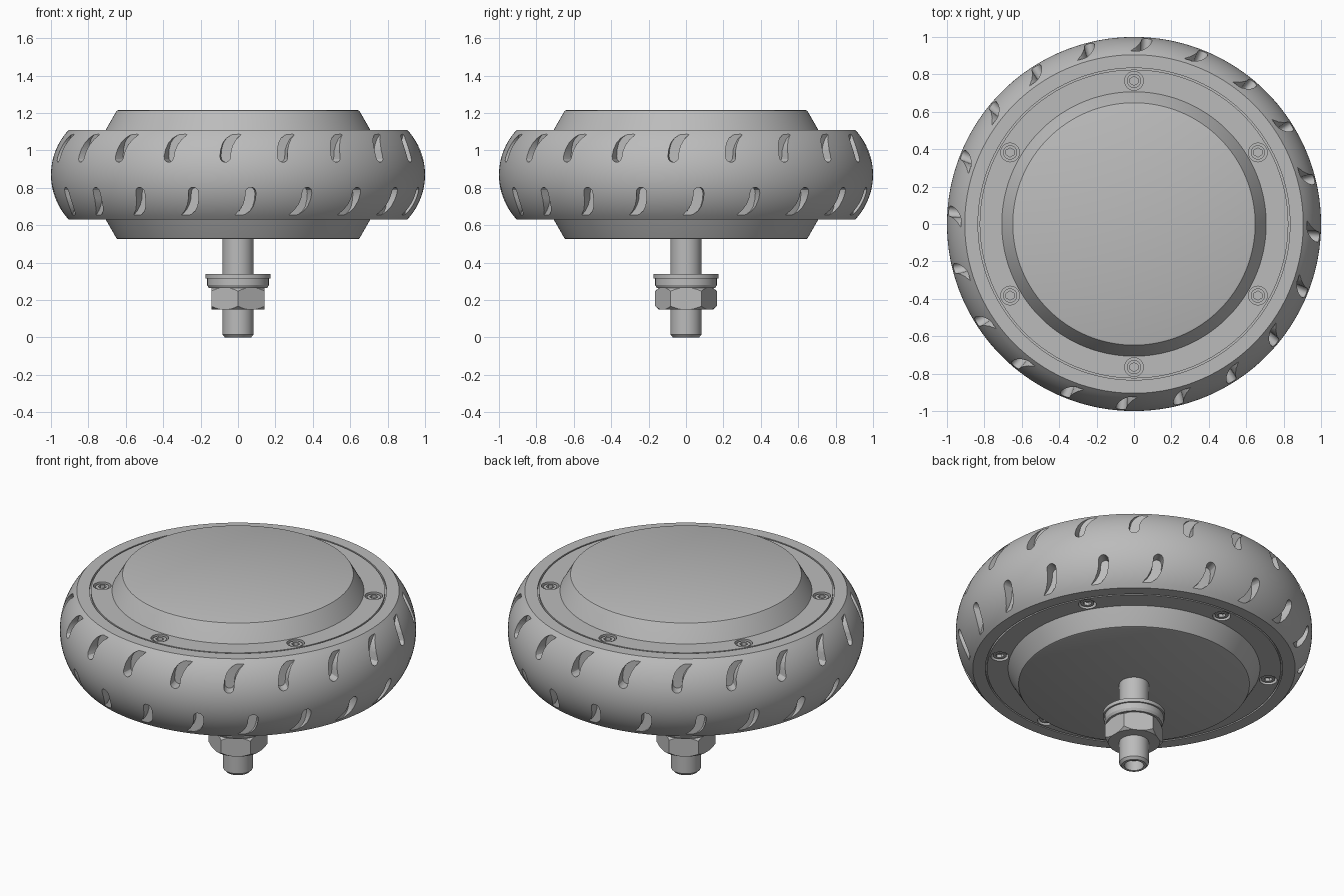
import bpy, bmesh
from math import sin, cos, pi, radians, sqrt
from mathutils import Matrix, Vector

cube = bpy.data.objects.get("Cube")
if cube:
    bpy.data.objects.remove(cube, do_unlink=True)

grey = bpy.data.materials.new("grey metal")
grey.use_nodes = True
colour = (0.5, 0.5, 0.5, 1)
grey.diffuse_color = colour
for node in grey.node_tree.nodes:
    if node.type == 'BSDF_PRINCIPLED':
        node.inputs["Base Color"].default_value = colour

MID = 0.87      # height of the wheel's plane of symmetry
FACE = 1.11     # height of the wheel's upper side face
TREADS = 20


def finish(name, bm):
    bmesh.ops.recalc_face_normals(bm, faces=bm.faces)
    mesh = bpy.data.meshes.new(name)
    bm.to_mesh(mesh)
    bm.free()
    mesh.materials.append(grey)
    obj = bpy.data.objects.new(name, mesh)
    bpy.context.collection.objects.link(obj)
    return obj


def activate(obj):
    bpy.ops.object.select_all(action='DESELECT')
    obj.select_set(True)
    bpy.context.view_layer.objects.active = obj


def smooth(obj, angle=28):
    activate(obj)
    bpy.ops.object.shade_smooth_by_angle(angle=radians(angle))


def lathe(name, profile, steps=160, closed=False):
    """Turn a (radius, height) profile around the z axis."""
    bm = bmesh.new()
    verts = [bm.verts.new((r, 0, z)) for r, z in profile]
    pairs = list(zip(verts, verts[1:]))
    if closed:
        pairs.append((verts[-1], verts[0]))
    edges = [bm.edges.new(p) for p in pairs]
    bmesh.ops.spin(bm, geom=verts + edges, axis=(0, 0, 1), cent=(0, 0, 0),
                   angle=2 * pi, steps=steps)
    bmesh.ops.remove_doubles(bm, verts=bm.verts, dist=1e-5)
    return finish(name, bm)


def mirrored(half):
    """Extend an upper half profile with its reflection below."""
    return half + [(r, 2 * MID - z) for r, z in reversed(half)]


def boolean(obj, cutter, operation='DIFFERENCE'):
    cutter.hide_render = True
    mod = obj.modifiers.new("cut", 'BOOLEAN')
    mod.operation = operation
    mod.solver = 'EXACT'
    mod.object = cutter
    activate(obj)
    bpy.ops.object.modifier_apply(modifier=mod.name)
    bpy.data.objects.remove(cutter, do_unlink=True)


def bolt_pattern(name, radius, low, high, sides):
    """Six discs on each side of the wheel, joined in one mesh."""
    bm = bmesh.new()
    for k in range(6):
        a = radians(90 + 60 * k)
        for side in (1, -1):
            z = MID + side * ((low + high) / 2 - MID)
            bmesh.ops.create_cone(
                bm, cap_ends=True, segments=sides, radius1=radius, radius2=radius,
                depth=high - low,
                matrix=Matrix.Translation((0.765 * cos(a), 0.765 * sin(a), z)))
    return finish(name, bm)


# Tyre: rounded tread with flat side walls
ARC = 0.35
arc = []
for i in range(25):
    z = 0.24 - 0.48 * i / 24
    arc.append((0.65 + sqrt(ARC ** 2 - z ** 2), MID + z))
tyre = lathe("tyre", [(0.834, FACE)] + arc + [(0.834, 2 * MID - FACE)], 180, True)

# Tread slots: hooked outline with a rounded inner end, offset from mid height
outline = [(0.025, 0.222), (-0.01, 0.22), (-0.04, 0.212), (-0.065, 0.195),
           (-0.083, 0.17), (-0.093, 0.135), (-0.096, 0.1)]
for i in range(1, 7):
    a = pi + pi * i / 7
    outline.append((-0.068 + 0.028 * cos(a), 0.095 + 0.028 * sin(a)))
outline += [(-0.04, 0.1), (-0.038, 0.13), (-0.028, 0.16), (-0.01, 0.19)]

bm = bmesh.new()
for k in range(TREADS):
    for side in (1, -1):
        rings = []
        for radius in (0.925, 1.1):
            ring = []
            for s, h in outline:
                a = 2 * pi * k / TREADS - pi / 2 + side * s / 0.98
                ring.append(bm.verts.new((radius * cos(a), radius * sin(a),
                                          MID + side * h)))
            rings.append(ring)
        inner, outer = rings
        bm.faces.new(inner)
        bm.faces.new(outer[::-1])
        for i in range(len(outline)):
            bm.faces.new((inner[i - 1], inner[i], outer[i], outer[i - 1]))
bmesh.ops.triangulate(bm, faces=[f for f in bm.faces if len(f.verts) > 4])
boolean(tyre, finish("tread_cutter", bm))
smooth(tyre)

# Motor hub: raised covers on both sides and a thin seam next to the tyre
hub = lathe("motor_hub", mirrored([
    (0, 1.215), (0.64, 1.215), (0.648, 1.212), (0.654, 1.203), (0.707, FACE),
    (0.825, FACE), (0.825, 1.095), (0.845, 1.095)]))
boolean(hub, bolt_pattern("recess_cutter", 0.05, 1.08, 1.15, 32))
smooth(hub)

# Cover screws with hexagonal sockets
screws = bolt_pattern("cover_screws", 0.038, 1.07, 1.104, 32)
boolean(screws, bolt_pattern("socket_cutter", 0.024, 1.085, 1.15, 6))
smooth(screws)

# Axle with chamfered, hollow lower end
axle = lathe("axle", [(0, 0.55), (0.083, 0.55), (0.083, 0.015), (0.07, 0),
                      (0.055, 0), (0.055, 0.06), (0, 0.06)], 64)
smooth(axle)

# Washers above the nut
flat_washer = lathe("flat_washer", [(0.07, 0.338), (0.175, 0.338), (0.175, 0.315),
                                    (0.07, 0.315)], 64, True)
smooth(flat_washer)
lock_washer = lathe("lock_washer", [(0.07, 0.316), (0.165, 0.316), (0.165, 0.28),
                                    (0.157, 0.265), (0.07, 0.265)], 64, True)
smooth(lock_washer)

# Hexagonal nut, corners chamfered by a turned envelope
bm = bmesh.new()
bmesh.ops.create_cone(bm, cap_ends=True, segments=6, radius1=0.165, radius2=0.165,
                      depth=0.115, matrix=Matrix.Translation((0, 0, 0.2075)))
nut = finish("hex_nut", bm)
corner = max(nut.data.vertices, key=lambda v: v.co.y).co
if corner.y < 0.16:     # keep two corners on the y axis
    nut.data.transform(Matrix.Rotation(radians(30), 4, 'Z'))
envelope = lathe("nut_envelope", [(0, 0.28), (0.128, 0.28), (0.17, 0.243),
                                  (0.17, 0.172), (0.128, 0.135), (0, 0.135)], 64)
boolean(nut, envelope, 'INTERSECT')
smooth(nut)
